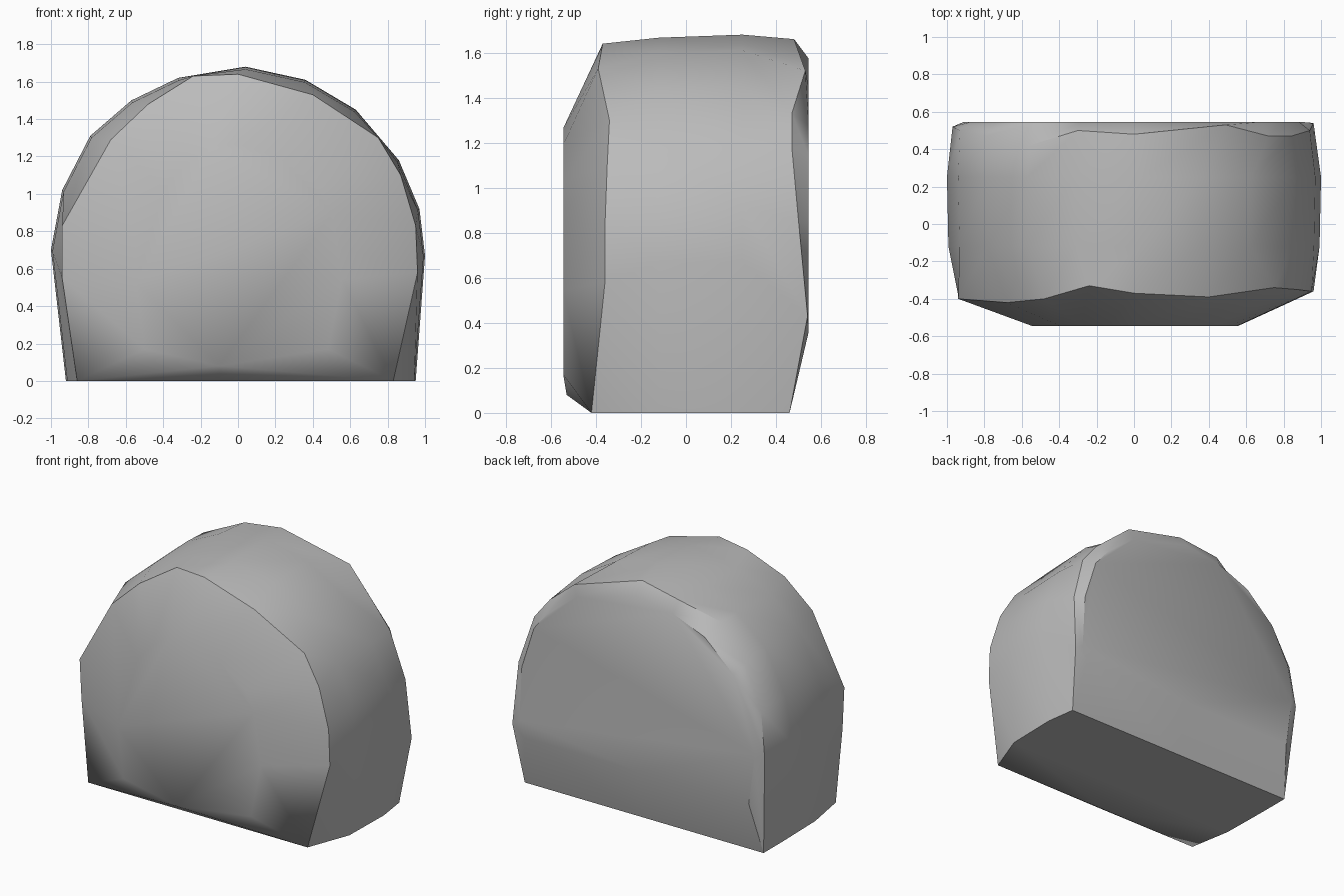
import bpy
import bmesh
import math

default_cube = bpy.data.objects.get("Cube")
if default_cube:
    bpy.data.objects.remove(default_cube, do_unlink=True)


def make_material(name, colour):
    material = bpy.data.materials.new(name)
    material.use_nodes = True
    material.diffuse_color = colour
    material.node_tree.nodes["Principled BSDF"].inputs["Base Color"].default_value = colour
    return material


# Widest arch outline (x, z), from the right foot over the top to the left foot
arch = [(.95, 0), (1, .67), (.97, .92), (.86, 1.18), (.63, 1.45), (.36, 1.61), (.04, 1.68),
        (-.32, 1.62), (-.57, 1.5), (-.79, 1.31), (-.94, 1.02), (-1, .7), (-.92, 0), (0, 0)]

# Chipped front rim, ending at the middle of the bottom edge
front_rim = [(.83, -.42, 0), (.96, -.36, .58), (.95, -.36, .83), (.87, -.35, 1.1),
             (.75, -.34, 1.3), (.4, -.39, 1.53), (0, -.37, 1.64), (-.24, -.33, 1.63),
             (-.48, -.4, 1.48), (-.68, -.42, 1.29), (-.94, -.4, .83), (-.94, -.38, .55),
             (-.86, -.42, 0), (-.1, -.42, 0)]

# Chipped back rim
back_rim = [(.92, .46, 0), (.96, .54, .43), (.94, .5, .85), (.84, .47, 1.18),
            (.72, .47, 1.33), (.49, .53, 1.52), (0, .48, 1.66), (-.3, .5, 1.61),
            (-.56, .42, 1.5), (-.79, .47, 1.28), (-.93, .5, 1), (-.97, .52, .7),
            (-.92, .46, 0), (0, .46, 0)]


def arch_ring(y, scale):
    return [(x * scale, y, z * scale) for x, z in arch]


# Raised front and back faces are inset copies of their rims
front_face = [(x * .58, -.545, max(.17, z * .68 + .15)) for x, y, z in front_rim]
front_face[-1] = (-.1, -.53, .08)
back_face = [(x * .94, .545, max(.36, .08 + z * .9)) for x, y, z in back_rim]

rings = [back_face, back_rim, arch_ring(.25, 1), arch_ring(-.12, .992), front_rim, front_face]


def loft(name, rings, material):
    bm = bmesh.new()
    loops = [[bm.verts.new(point) for point in ring] for ring in rings]
    for a, b in zip(loops, loops[1:]):
        count = len(a)
        for i in range(count):
            j = (i + 1) % count
            if j:
                triangles = (a[i], a[j], b[j]), (a[i], b[j], b[i])
            else:
                triangles = (a[i], a[j], b[i]), (a[j], b[j], b[i])
            for triangle in triangles:
                bm.faces.new(triangle)
    for end in (loops[0], loops[-1]):
        bm.faces.new(end)
    bmesh.ops.recalc_face_normals(bm, faces=bm.faces)
    mesh = bpy.data.meshes.new(name)
    bm.to_mesh(mesh)
    bm.free()
    mesh.materials.append(material)
    obj = bpy.data.objects.new(name, mesh)
    bpy.context.collection.objects.link(obj)
    return obj


# Rounded stone block
stone = loft("stone_block", rings, make_material("stone grey", (.5, .5, .5, 1)))
bpy.ops.object.select_all(action="DESELECT")
stone.select_set(True)
bpy.context.view_layer.objects.active = stone
bpy.ops.object.shade_smooth_by_angle(angle=math.radians(38))
